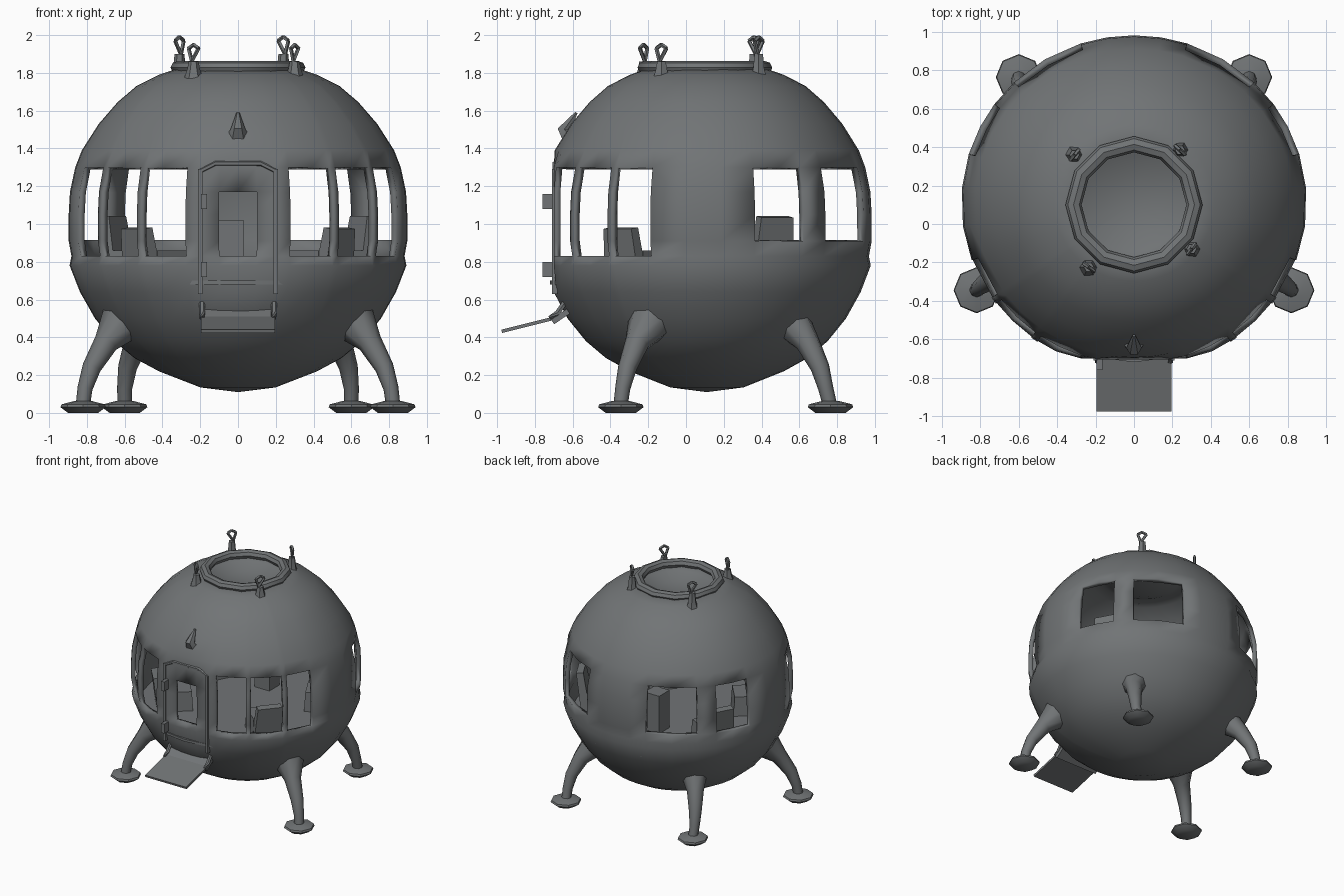
import bpy, bmesh, math
from mathutils import Vector, Matrix

if "Cube" in bpy.data.objects:
    bpy.data.objects.remove(bpy.data.objects["Cube"])

grey = bpy.data.materials.new("dark_grey")
grey.diffuse_color = (0.165, 0.175, 0.18, 1)
grey.use_nodes = True
grey.node_tree.nodes["Principled BSDF"].inputs["Base Color"].default_value = grey.diffuse_color
CY = 0.11  # centre of the hull in y


def finish(name, bm, angle=40):
    me = bpy.data.meshes.new(name)
    bm.to_mesh(me)
    bm.free()
    ob = bpy.data.objects.new(name, me)
    bpy.context.collection.objects.link(ob)
    me.materials.append(grey)
    bpy.ops.object.select_all(action='DESELECT')
    ob.select_set(True)
    bpy.context.view_layer.objects.active = ob
    bpy.ops.object.shade_smooth_by_angle(angle=math.radians(angle))
    return ob


def box(name, loc, size, rot=(0, 0, 0), taper=1.0):
    bm = bmesh.new()
    bmesh.ops.create_cube(bm, size=1)
    for v in bm.verts:
        k = taper if v.co.z > 0 else 1
        v.co = Vector((v.co.x * size[0] * k, v.co.y * size[1] * k, v.co.z * size[2]))
    m = Matrix.Rotation(rot[2], 4, 'Z') @ Matrix.Rotation(rot[0], 4, 'X')
    bm.transform(Matrix.Translation(loc) @ m)
    return finish(name, bm, 20)


def tube(name, pts, radii, sides=8):
    bm = bmesh.new()
    pts = [Vector(p) for p in pts]
    rings = []
    for i, p in enumerate(pts):
        d = (pts[min(i + 1, len(pts) - 1)] - pts[max(i - 1, 0)])
        if d.length < 1e-5:
            d = Vector((0, 0, 1))
        d.normalize()
        ref = Vector((0, 1, 0)) if abs(d.y) < 0.8 else Vector((1, 0, 0))
        u = d.cross(ref).normalized()
        w = d.cross(u)
        rings.append([bm.verts.new(p + radii[i] * (math.cos(a) * u + math.sin(a) * w))
                      for a in (2 * math.pi * k / sides for k in range(sides))])
    for a, b in zip(rings, rings[1:]):
        for k in range(sides):
            n = (k + 1) % sides
            bm.faces.new((a[k], a[n], b[n], b[k]))
    bm.faces.new(rings[0])
    bm.faces.new(rings[-1])
    bmesh.ops.recalc_face_normals(bm, faces=bm.faces)
    return finish(name, bm, 50)


def lathe(name, profile, loc, sides):
    bm = bmesh.new()
    rings = [[bm.verts.new((loc[0] + r * math.cos(2 * math.pi * k / sides),
                            loc[1] + r * math.sin(2 * math.pi * k / sides), z))
              for k in range(sides)] for r, z in profile]
    for a, b in zip(rings, rings[1:]):
        for k in range(sides):
            n = (k + 1) % sides
            bm.faces.new((a[k], a[n], b[n], b[k]))
    bmesh.ops.remove_doubles(bm, verts=bm.verts, dist=1e-4)
    bmesh.ops.recalc_face_normals(bm, faces=bm.faces)
    return finish(name, bm)


# Hull: round shell with openings left out by angle and height
profile = [(0, .11), (.2, .135), (.42, .22), (.55, .29), (.66, .38), (.76, .5), (.84, .64),
           (.895, .78), (.885, .83), (.9, .91), (.9, 1.05), (.893, 1.17), (.865, 1.3),
           (.83, 1.39), (.74, 1.53), (.64, 1.645), (.54, 1.73), (.42, 1.79), (.33, 1.82),
           (.26, 1.79), (.15, 1.75), (0, 1.735)]
half = [-90, -83.6, -77, -72, -63, -56, -53.5, -45, -37, -34.5, -20, -8, 5, 17, 27, 36, 46, 59, 72, 81]
azimuths = half + [180 - a for a in [90] + half[:0:-1]]
windows = [(-72, -56, .83, 1.3), (-53.5, -37, .83, 1.3), (-34.5, -20, .83, 1.3),
           (17, 36, .91, 1.3), (46, 72, .91, 1.3), (-90, -83.6, .83, 1.17)]


def is_open(az, z):
    az = (az + 90) % 360 - 90
    if az > 90:
        az = 180 - az
    return any(a < az < b and lo < z < hi for a, b, lo, hi in windows)


bm = bmesh.new()
grid = []
for r, z in profile:
    row = []
    for a in azimuths:
        t = math.radians(a)
        y = CY + .97 * r * math.sin(t)
        row.append(bm.verts.new((r * math.cos(t), max(y, -.7), z)))  # flat front for the door
    grid.append(row)
n = len(azimuths)
for j in range(len(profile) - 1):
    for i in range(n):
        a0 = azimuths[i]
        a1 = azimuths[i + 1] if i + 1 < n else 270
        k = (i + 1) % n
        if not is_open((a0 + a1) / 2, (profile[j][1] + profile[j + 1][1]) / 2):
            bm.faces.new((grid[j][i], grid[j][k], grid[j + 1][k], grid[j + 1][i]))
bmesh.ops.remove_doubles(bm, verts=bm.verts, dist=1e-4)
bmesh.ops.delete(bm, geom=[v for v in bm.verts if not v.link_faces], context='VERTS')
hull = finish("hull", bm, 60)
mod = hull.modifiers.new("thickness", 'SOLIDIFY')
mod.thickness = .035
mod.offset = -1

# Cabin floor and console
lathe("floor", [(0, .7), (.83, .7), (.83, .68), (0, .68)], (0, CY), 24)
box("console", (-.04, .45, .86), (.14, .14, .32))

# Door frame, hinges and folded-down step
for s in (-1, 1):
    box("door_frame_side", (s * .2, -.695, .96), (.022, .03, .66))
    tube("step_bracket", [(s * .19, -.72, .5), (s * .19, -.68, .53), (s * .19, -.63, .6)],
         [.014, .016, .016], 6)
tube("door_frame_arch", [(-.2, -.695, 1.28), (-.12, -.695, 1.32), (.12, -.695, 1.32), (.2, -.695, 1.28)],
     [.014] * 4, 6)
for z in (.76, 1.12):
    box("door_hinge", (-.18, -.73, z), (.03, .06, .08))
box("step", (0, -.835, .467), (.39, .29, .018), (math.atan2(.07, .28), 0, 0))
box("step_riser", (0, -.665, .51), (.39, .1, .03), (.6, 0, 0))
tube("front_lamp", [(0, -.6, 1.46), (0, -.645, 1.5), (0, -.58, 1.59)], [.07, .04, .008], 6)

# Landing legs and feet
foot = [(0, .065), (.05, .062), (.115, .045), (.12, .03), (.08, .0), (0, .0)]
for s in (-1, 1):
    tube("front_leg", [(s * .82, -.345, .05), (s * .81, -.335, .13), (s * .775, -.31, .24),
                       (s * .70, -.26, .37), (s * .60, -.18, .5)], [.038, .04, .05, .065, .13])
    lathe("front_foot", foot, (s * .82, -.345), 8)
    tube("back_leg", [(s * .6, .76, .05), (s * .6, .74, .13), (s * .585, .71, .24),
                      (s * .54, .645, .37), (s * .46, .55, .49)], [.038, .04, .05, .065, .11])
    lathe("back_foot", foot, (s * .6, .765), 8)

# Hatch rim on the roof
ring = [(.315 + .042 * math.cos(a), 1.828 + .036 * math.sin(a))
        for a in (2 * math.pi * k / 8 for k in range(9))]
lathe("hatch_rim", ring, (0, .1), 12)

# Lifting eyes around the rim
for x, y, top in ((-.31, .36, 2.0), (.24, .385, 2.0), (.3, -.13, 1.96), (-.235, -.225, 1.96)):
    d = Vector((x, y - .1, 0)).normalized()
    t = Vector((-d.y, d.x, 0))
    base = Vector((x, y, 0))
    up = Vector((0, 0, 1))
    tube("lifting_post", [base + up * 1.77, base + up * 1.82, base + up * (top - .1)],
         [.05, .034, .026], 6)
    a = base + up * (top - .1)
    m = .034
    eye = [a - t * .012, a + t * m + up * .07, a + up * .09, a - t * m + up * .07, a - t * .012]
    for p, q in zip(eye, eye[1:]):
        tube("lifting_eye", [p, q], [.011, .011], 5)

# Seats facing the middle of the cabin
for s in (-1, 1):
    for x, y, top in ((.46, -.28, .98), (.57, .42, 1.04)):
        rz = math.atan2(y - CY, s * x) - math.pi / 2
        box("seat_cushion", (s * x * .9, CY + (y - CY) * .9, .78), (.24, .24, .16), (0, 0, rz), .92)
        out = Vector((s * x, y - CY, 0)).normalized() * .08
        box("seat_back", (s * x + out.x, y + out.y, (top + .7) / 2), (.24, .07, top - .7),
            (-.15, 0, rz), .8)
